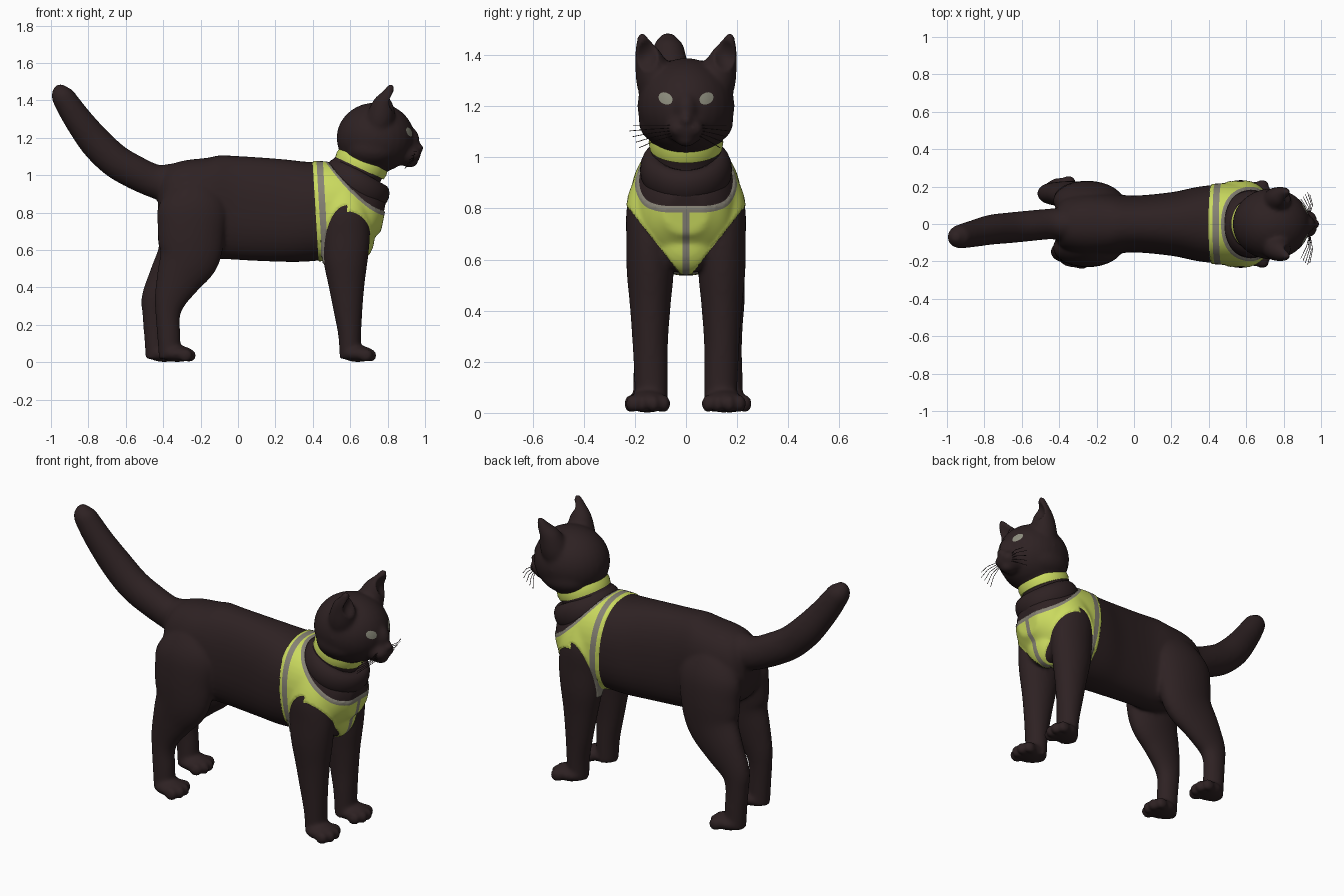
import bpy, bmesh, math
from mathutils import Vector, Matrix

if "Cube" in bpy.data.objects:
    bpy.data.objects.remove(bpy.data.objects["Cube"])

def material(name, rgb):
    m = bpy.data.materials.new(name)
    m.diffuse_color = (*rgb, 1)
    m.use_nodes = True
    m.node_tree.nodes["Principled BSDF"].inputs["Base Color"].default_value = m.diffuse_color
    return m

FUR = material("dark fur", (0.027, 0.0155, 0.0165))
YELLOW = material("safety yellow", (0.60, 0.71, 0.115))
GREY = material("reflective grey", (0.24, 0.225, 0.18))
EYE = material("eye grey green", (0.27, 0.27, 0.21))

def new_object(name, bm, mats):
    me = bpy.data.meshes.new(name)
    bm.to_mesh(me)
    bm.free()
    for m in mats:
        me.materials.append(m)
    ob = bpy.data.objects.new(name, me)
    bpy.context.collection.objects.link(ob)
    return ob

def spline(st, n=5):
    """Catmull-Rom through stations (x, y, z, half width, half depth)."""
    p = [st[0]] + st + [st[-1]]
    out = []
    for i in range(1, len(p) - 2):
        for k in range(n):
            t = k / n
            out.append([0.5 * (2 * b + (c - a) * t + (2 * a - 5 * b + 4 * c - d) * t * t
                               + (3 * b - a - 3 * c + d) * t ** 3)
                        for a, b, c, d in zip(*p[i - 1:i + 3])])
    return out + [list(st[-1])]

def tube(bm, stations, power=2.0, n=28):
    """Loft superellipse rings along a path."""
    st = spline(stations)
    pts = [Vector(s[:3]) for s in st]
    rings = []
    for i, s in enumerate(st):
        t = (pts[min(i + 1, len(pts) - 1)] - pts[max(i - 1, 0)]).normalized()
        u = Vector((0, 1, 0))
        u = (u - t * u.dot(t)).normalized()
        w = t.cross(u)
        ring = []
        for k in range(n):
            c, q = math.cos(2 * math.pi * k / n), math.sin(2 * math.pi * k / n)
            c = math.copysign(abs(c) ** (2 / power), c)
            q = math.copysign(abs(q) ** (2 / power), q)
            ring.append(bm.verts.new(pts[i] + u * c * s[3] + w * q * s[4]))
        rings.append(ring)
    for a, b in zip(rings, rings[1:]):
        for k in range(n):
            bm.faces.new((a[k], a[(k + 1) % n], b[(k + 1) % n], b[k]))
    bm.faces.new(rings[0][::-1])
    bm.faces.new(rings[-1])

def ball(bm, c, r):
    bmesh.ops.create_uvsphere(bm, u_segments=28, v_segments=18, radius=1,
                              matrix=Matrix.Translation(c) @ Matrix.Diagonal((*r, 1)))

bm = bmesh.new()
# torso, breast, neck and tail
tube(bm, [(-.425, 0, .875, .07, .09), (-.385, 0, .872, .13, .175), (-.28, 0, .862, .165, .226),
          (-.15, 0, .835, .165, .272), (0, 0, .825, .152, .277), (.2, 0, .813, .17, .275),
          (.35, 0, .805, .20, .268), (.5, 0, .81, .213, .255), (.62, 0, .80, .20, .22),
          (.72, 0, .79, .155, .15), (.775, 0, .78, .08, .08)], power=2.3, n=40)
ball(bm, (.64, 0, .67), (.085, .12, .125))
tube(bm, [(.50, 0, .86, .17, .17), (.60, 0, .97, .145, .15), (.66, 0, 1.06, .138, .134),
          (.69, 0, 1.12, .145, .148), (.71, 0, 1.18, .15, .15)])
tube(bm, [(-.24, 0, .96, .10, .11), (-.36, 0, .957, .09, .105), (-.45, 0, .97, .082, .09),
          (-.56, -.01, 1.02, .082, .09),
          (-.66, -.02, 1.08, .082, .09), (-.76, -.03, 1.175, .08, .087), (-.85, -.05, 1.29, .072, .076),
          (-.91, -.063, 1.38, .066, .067), (-.945, -.07, 1.44, .056, .056), (-.955, -.07, 1.484, .02, .02)])
# skull, muzzle, nose and chin
ball(bm, (.735, 0, 1.20), (.208, .19, .188))
ball(bm, (.895, 0, 1.115), (.083, .08, .065))
ball(bm, (.91, 0, 1.19), (.06, .048, .07))
ball(bm, (.966, 0, 1.146), (.028, .026, .023))
ball(bm, (.918, 0, 1.075), (.045, .042, .035))

def foot(bm, x, y):
    ball(bm, (x, y, .045), (.09, .078, .044))
    for dx, dy in ((.045, -.062), (.065, -.022), (.065, .022), (.045, .062)):
        ball(bm, (x + dx, y + dy, .036), (.037, .025, .036))

for s in (-1, 1):
    # jowls, whisker pads and ears
    ball(bm, (.72, s * .085, 1.14), (.14, .10, .09))
    ball(bm, (.936, s * .03, 1.112), (.042, .038, .036))
    tube(bm, [(.75, s * .105, 1.26, .08, .08), (.765, s * .125, 1.32, .074, .074),
              (.78, s * .144, 1.38, .057, .06),
              (.802, s * .162, 1.43, .038, .036), (.82, s * .175, 1.485, .012, .014)])
    # front leg and paw
    tube(bm, [(.55, s * .13, .90, .07, .10), (.565, s * .142, .80, .09, .125), (.575, s * .142, .68, .092, .13),
              (.575, s * .14, .55, .092, .12), (.58, s * .14, .42, .08, .098), (.588, s * .14, .28, .07, .078),
              (.597, s * .137, .15, .066, .062), (.60, s * .135, .02, .062, .056)])
    foot(bm, .64, s * .148)
    # hind leg and paw, the left one stepped back
    d = -.07 if s > 0 else 0
    o = .015 if s > 0 else 0
    tube(bm, [(-.26, s * .08, .97, .05, .06), (-.25, s * .10, .91, .08, .14), (-.245, s * .12, .82, .10, .185),
              (-.25, s * .133, .70, .098, .18),
              (-.26 + d * .2, s * .14, .57, .088, .165), (-.315 + d * .6, s * (.143 + o), .45, .072, .125),
              (-.36 + d, s * (.147 + o), .34, .06, .088), (-.375 + d, s * (.15 + o), .25, .054, .066),
              (-.37 + d, s * (.152 + o), .14, .054, .062), (-.365 + d, s * (.152 + o), .02, .056, .058)])
    foot(bm, -.325 + d, s * (.155 + o))

# fuse the parts into one smooth skin
raw = new_object("raw_parts", bm, [])
mod = raw.modifiers.new("fuse", 'REMESH')
mod.mode, mod.voxel_size = 'VOXEL', .0105
mod = raw.modifiers.new("soften", 'SMOOTH')
mod.factor, mod.iterations = .5, 8
dg = bpy.context.evaluated_depsgraph_get()
fused = bpy.data.meshes.new_from_object(raw.evaluated_get(dg))
bpy.data.objects.remove(raw)
bm = bmesh.new()
bm.from_mesh(fused)

# hollow the ears
for v in bm.verts:
    if v.normal.x > .1 and v.co.z > 1.33:
        q = (Vector((v.co.x, abs(v.co.y), v.co.z)) - Vector((.825, .152, 1.40)))
        r = (q.y / .042) ** 2 + (q.z / .06) ** 2
        if r < 1 and abs(q.x) < .06:
            v.co.x -= .035 * (1 - r)

# vest outline as signed fields, positive inside
def back_edge(p):
    return p.x - .40 - .06 * (1.05 - p.z)

def neck_edge(p):
    return .81 + .25 * (max(0, .78 - p.x) / .29) ** 1.5 - p.z

def vest(p):
    a = abs(p.y)
    vee = .79 * (p.z - .53) + .01 - a
    arm = .1 * (((p.x - .585) / .125) ** 2 + ((p.z - .58) / .26) ** 2 - 1)
    arm = max(arm, vee if p.x > .585 else .03 - a)
    chest = max(vee, .585 - p.x, p.z - .79)
    return min(back_edge(p), neck_edge(p), arm, chest, p.z - .525)

def eye(p):
    if p.x < .83:
        return -1
    a = abs(p.y) - .08
    return 1 - (a / .028) ** 2 - ((p.z - 1.23 - .2 * a) / .024) ** 2

def cut(bm, field, within=None):
    """Insert edges where the field changes sign."""
    val = {v: field(v.co) for v in bm.verts if v.co.x > .33}
    new = []
    for e in list(bm.edges):
        a, b = e.verts
        if a in val and b in val and val[a] * val[b] < 0:
            if within and max(within(a.co), within(b.co)) < 0:
                continue
            new.append(bmesh.utils.edge_split(e, a, val[a] / (val[a] - val[b]))[1])
    bmesh.ops.connect_verts(bm, verts=new)

# grey trims: shoulder strap, neck edge and breast seam
trims = [lambda p: abs(back_edge(p) - .038) - .017, lambda p: neck_edge(p) - .025,
         lambda p: max(abs(p.y) - .014, .55 - p.x)]
cut(bm, vest)
for t in trims:
    cut(bm, t, vest)
cut(bm, eye)
for f in bm.faces:
    f.smooth = True
    c = f.calc_center_median()
    if c.x > .33:
        if vest(c) > 0:
            f.material_index = 2 if min(t(c) for t in trims) < 0 else 1
        elif eye(c) > 0:
            f.material_index = 3
# lift the vest slightly off the fur
bm.normal_update()
for v in [v for v in bm.verts if v.co.x > .33 and all(f.material_index in (1, 2) for f in v.link_faces)]:
    v.co += v.normal * .006
new_object("cat_body", bm, [FUR, YELLOW, GREY, EYE])

# tilted rings around the neck
def band(name, c, tilt, rx, ry, profile, mat, n=64):
    t = math.radians(tilt)
    U, N, Y = Vector((math.cos(t), 0, -math.sin(t))), Vector((math.sin(t), 0, math.cos(t))), Vector((0, 1, 0))
    bm = bmesh.new()
    rings = [[bm.verts.new(Vector(c) + U * (rx + d) * math.cos(k * 2 * math.pi / n)
                           + Y * (ry + d) * math.sin(k * 2 * math.pi / n) + N * h)
              for d, h in profile] for k in range(n)]
    m = len(profile)
    for k in range(n):
        a, b = rings[k], rings[(k + 1) % n]
        for j in range(m):
            bm.faces.new((a[j], b[j], b[(j + 1) % m], a[(j + 1) % m])).smooth = True
    bmesh.ops.recalc_face_normals(bm, faces=bm.faces)
    ob = new_object(name, bm, [mat])
    bpy.ops.object.select_all(action='DESELECT')
    ob.select_set(True)
    bpy.context.view_layer.objects.active = ob
    bpy.ops.object.shade_smooth_by_angle(angle=math.radians(40))

band("collar", (.66, 0, 1.06), 25, .142, .142,
     [(-.014, -.025), (.0, -.025), (.004, 0), (.0, .025), (-.014, .025)], YELLOW)
band("rolled_neckband", (.632, 0, .952), 30, .14, .13,
     [(.05 * math.cos(k * math.pi / 9), .074 * math.sin(k * math.pi / 9)) for k in range(18)], FUR)

# whiskers
cu = bpy.data.curves.new("whiskers", 'CURVE')
cu.dimensions, cu.bevel_depth, cu.bevel_resolution = '3D', .0016, 1
for s in (-1, 1):
    for i in range(5):
        z, tip = 1.125 - .01 * i, (.22 if s < 0 else .17) - .012 * abs(i - 1)
        sp = cu.splines.new('POLY')
        sp.points.add(2)
        for p, co in zip(sp.points, ((.94, s * .05, z), (.955 - .008 * i, s * tip * .65, z - .005 * i),
                                     (.94 - .012 * i, s * tip, z - .012 * i))):
            p.co = (*co, 1)
cu.materials.append(FUR)
bpy.context.collection.objects.link(bpy.data.objects.new("whiskers", cu))
